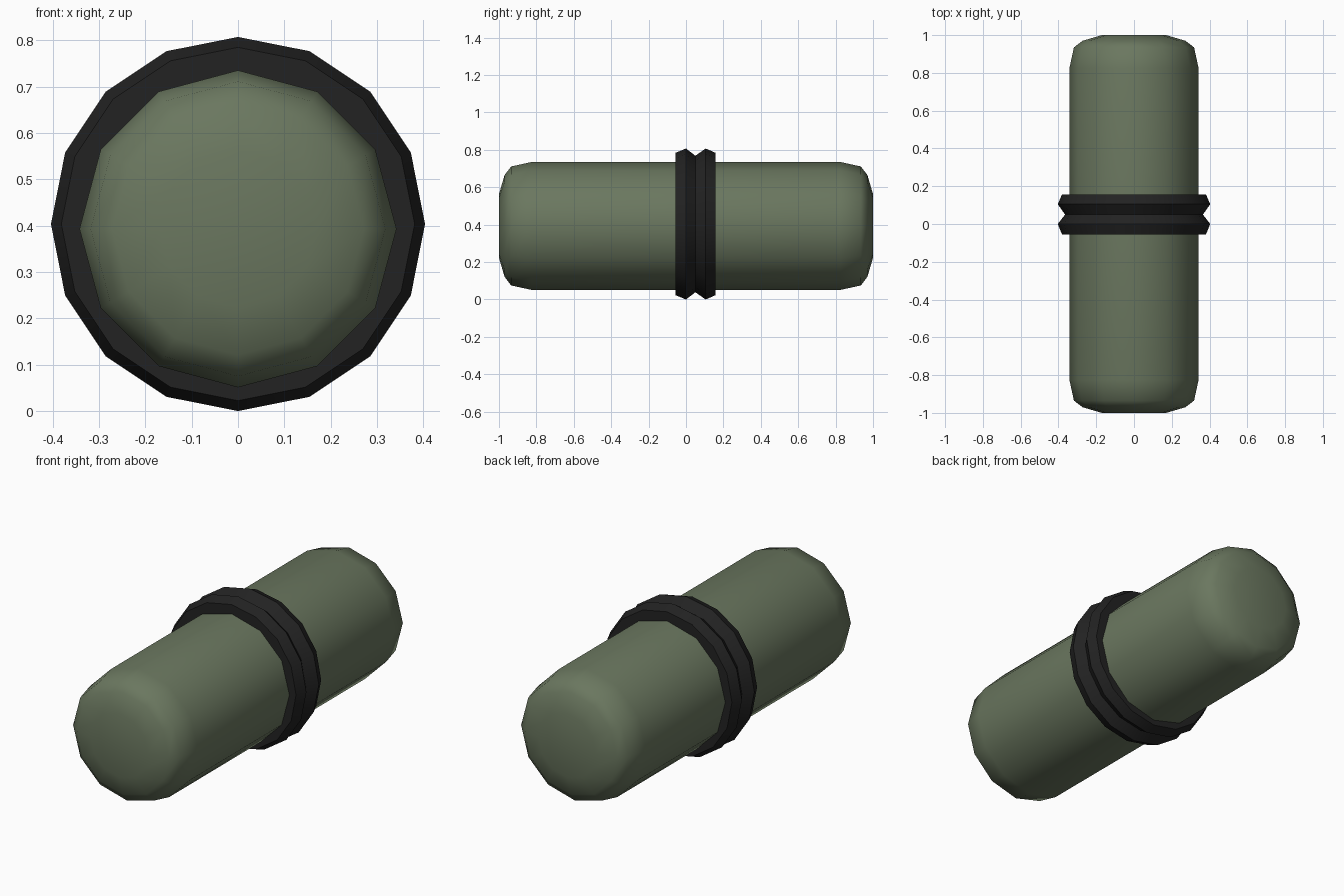
import bpy, bmesh, math

if "Cube" in bpy.data.objects:
    bpy.data.objects.remove(bpy.data.objects["Cube"])


def material(name, rgb):
    m = bpy.data.materials.new(name)
    m.diffuse_color = (*rgb, 1)
    m.use_nodes = True
    m.node_tree.nodes["Principled BSDF"].inputs["Base Color"].default_value = m.diffuse_color
    return m


def lathe_y(name, profile, sides, zc, mat, closed, angle):
    """Spin (radius, y) points round a y-parallel axis at height zc."""
    bm = bmesh.new()
    rings = []
    for r, y in profile:
        rings.append([bm.verts.new((r * math.cos(2 * math.pi * i / sides), y,
                                    zc + r * math.sin(2 * math.pi * i / sides)))
                      for i in range(sides)])
    pairs = list(zip(rings, rings[1:]))
    if closed:
        pairs.append((rings[-1], rings[0]))
    else:
        bm.faces.new(rings[0])
        bm.faces.new(rings[-1])
    for a, b in pairs:
        for i in range(sides):
            j = (i + 1) % sides
            bm.faces.new((a[i], a[j], b[j], b[i]))
    bmesh.ops.recalc_face_normals(bm, faces=bm.faces)
    me = bpy.data.meshes.new(name)
    bm.to_mesh(me)
    bm.free()
    me.materials.append(mat)
    ob = bpy.data.objects.new(name, me)
    bpy.context.collection.objects.link(ob)
    bpy.ops.object.select_all(action='DESELECT')
    ob.select_set(True)
    bpy.context.view_layer.objects.active = ob
    bpy.ops.object.shade_smooth_by_angle(angle=math.radians(angle))
    return ob


green = material("olive green", (0.145, 0.185, 0.115))
black = material("rubber black", (0.016, 0.016, 0.016))

# Capsule body: 12 sides, rounded ends mirrored about y = 0
end = [(0.17, 1.0), (0.272, 0.97), (0.318, 0.935), (0.342, 0.825)]
body = [(r, -y) for r, y in end] + [(r, y) for r, y in reversed(end)]
lathe_y("body", body, 12, 0.393, green, False, 60)

# Grooved band round the body
band = [(0.31, -0.055), (0.381, -0.055), (0.4035, 0.0), (0.365, 0.05),
        (0.4035, 0.105), (0.381, 0.157), (0.31, 0.157)]
lathe_y("grooved_band", band, 16, 0.4035, black, True, 40)
